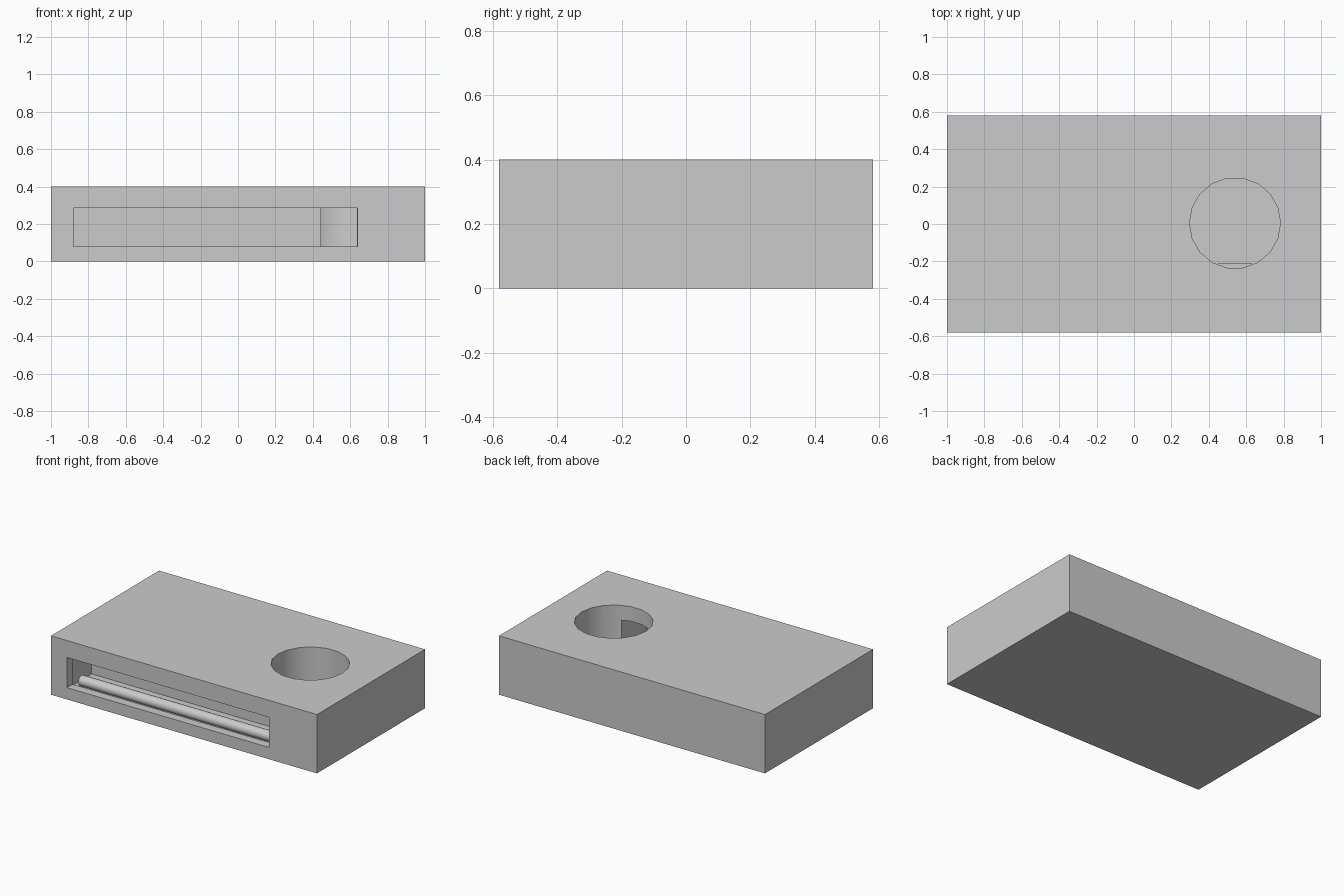
import bpy, math

if "Cube" in bpy.data.objects:
    bpy.data.objects.remove(bpy.data.objects["Cube"])


def box(name, x0, x1, y0, y1, z0, z1):
    bpy.ops.mesh.primitive_cube_add(size=1, location=((x0 + x1) / 2, (y0 + y1) / 2, (z0 + z1) / 2))
    ob = bpy.context.object
    ob.name = name
    ob.scale = (x1 - x0, y1 - y0, z1 - z0)
    bpy.ops.object.transform_apply(location=False, rotation=False, scale=True)
    return ob


def cylinder(name, radius, depth, location, rotation=(0, 0, 0), sides=18):
    bpy.ops.mesh.primitive_cylinder_add(vertices=sides, radius=radius, depth=depth,
                                        location=location, rotation=rotation)
    ob = bpy.context.object
    ob.name = name
    return ob


def cut(target, cutter):
    cutter.hide_render = True
    mod = target.modifiers.new("cut", 'BOOLEAN')
    mod.operation = 'DIFFERENCE'
    mod.solver = 'EXACT'
    mod.object = cutter
    bpy.context.view_layer.objects.active = target
    bpy.ops.object.modifier_apply(modifier=mod.name)
    bpy.data.objects.remove(cutter, do_unlink=True)


# Solid block
block = box("block", -1, 1, -0.58, 0.58, 0, 0.4)

# Inner chamber, its narrower front slot, and the round well that meets it
cut(block, box("chamber_cutter", -0.95, 0.66, -0.52, -0.215, 0.015, 0.3))
cut(block, box("slot_cutter", -0.88, 0.64, -0.7, -0.4, 0.08, 0.285))
# The well is rotated 10 degrees so it has a vertex on each side along x
cut(block, cylinder("well_cutter", 0.243, 0.47, (0.54, 0.005, 0.265),
                    (0, 0, math.radians(10))))

# Smooth the well wall, keep all corners sharp
bpy.ops.object.select_all(action='DESELECT')
block.select_set(True)
bpy.context.view_layer.objects.active = block
bpy.ops.object.shade_smooth_by_angle(angle=math.radians(30))

# Rod lying on the chamber floor
rod = cylinder("rod", 0.035, 1.56, (-0.13, -0.38, 0.045), (0, math.pi / 2, 0), 20)
bpy.ops.object.shade_smooth_by_angle(angle=math.radians(30))
